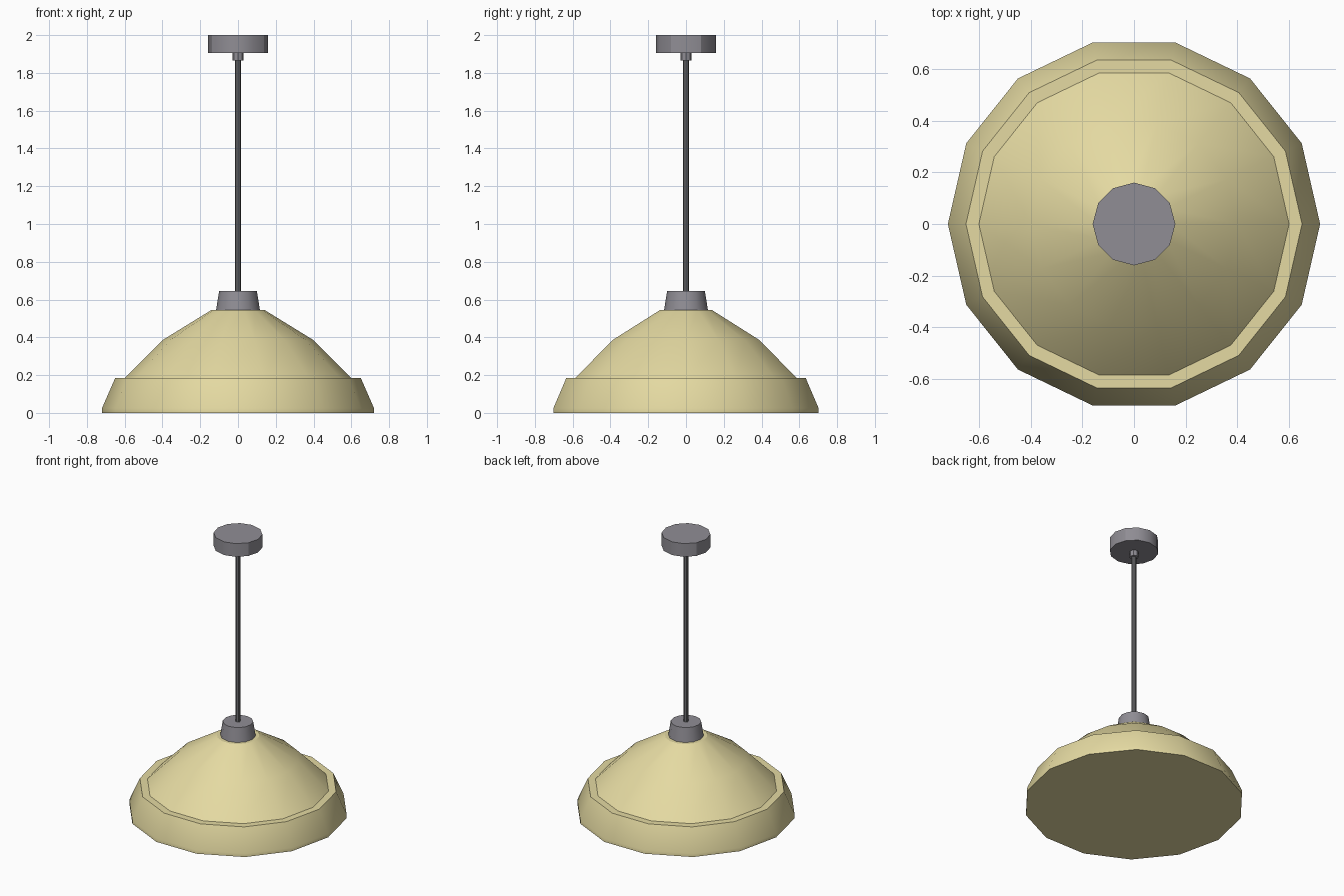
import bpy, bmesh, math

if "Cube" in bpy.data.objects:
    bpy.data.objects.remove(bpy.data.objects["Cube"])


def material(name, color):
    m = bpy.data.materials.new(name)
    m.diffuse_color = color
    m.use_nodes = True
    m.node_tree.nodes["Principled BSDF"].inputs["Base Color"].default_value = m.diffuse_color
    return m


def turned(name, profile, sides, mat):
    """Closed solid turned around z from (radius, height) points, bottom to top."""
    bm = bmesh.new()
    rings = []
    for r, z in profile:
        rings.append([bm.verts.new((r * math.cos(2 * math.pi * i / sides),
                                    r * math.sin(2 * math.pi * i / sides), z))
                      for i in range(sides)])
    for low, high in zip(rings, rings[1:]):
        for i in range(sides):
            j = (i + 1) % sides
            bm.faces.new((low[i], low[j], high[j], high[i]))
    bm.faces.new(rings[0][::-1])
    bm.faces.new(rings[-1])
    me = bpy.data.meshes.new(name)
    bm.to_mesh(me)
    bm.free()
    ob = bpy.data.objects.new(name, me)
    bpy.context.collection.objects.link(ob)
    me.materials.append(mat)
    bpy.ops.object.select_all(action='DESELECT')
    ob.select_set(True)
    bpy.context.view_layer.objects.active = ob
    bpy.ops.object.shade_smooth_by_angle(angle=math.radians(30))
    return ob


yellow = material("shade_yellow", (0.78, 0.70, 0.36, 1))
grey = material("metal_grey", (0.28, 0.27, 0.30, 1))
dark = material("rod_grey", (0.16, 0.16, 0.17, 1))

# Stepped lampshade with a closed underside
turned("lampshade", [(0.72, 0), (0.72, 0.025), (0.65, 0.185), (0.60, 0.185),
                     (0.40, 0.385), (0.14, 0.545)], 14, yellow)
# Tapered socket cap on top of the shade
turned("socket_cap", [(0.116, 0.545), (0.10, 0.645)], 12, grey)
# Hanging rod
turned("rod", [(0.015, 0.64), (0.015, 1.87)], 8, dark)
# Ceiling fitting: small collar and mounting disc
turned("rod_collar", [(0.03, 1.865), (0.03, 1.905)], 8, grey)
turned("ceiling_mount", [(0.16, 1.905), (0.16, 2.0)], 12, grey)
